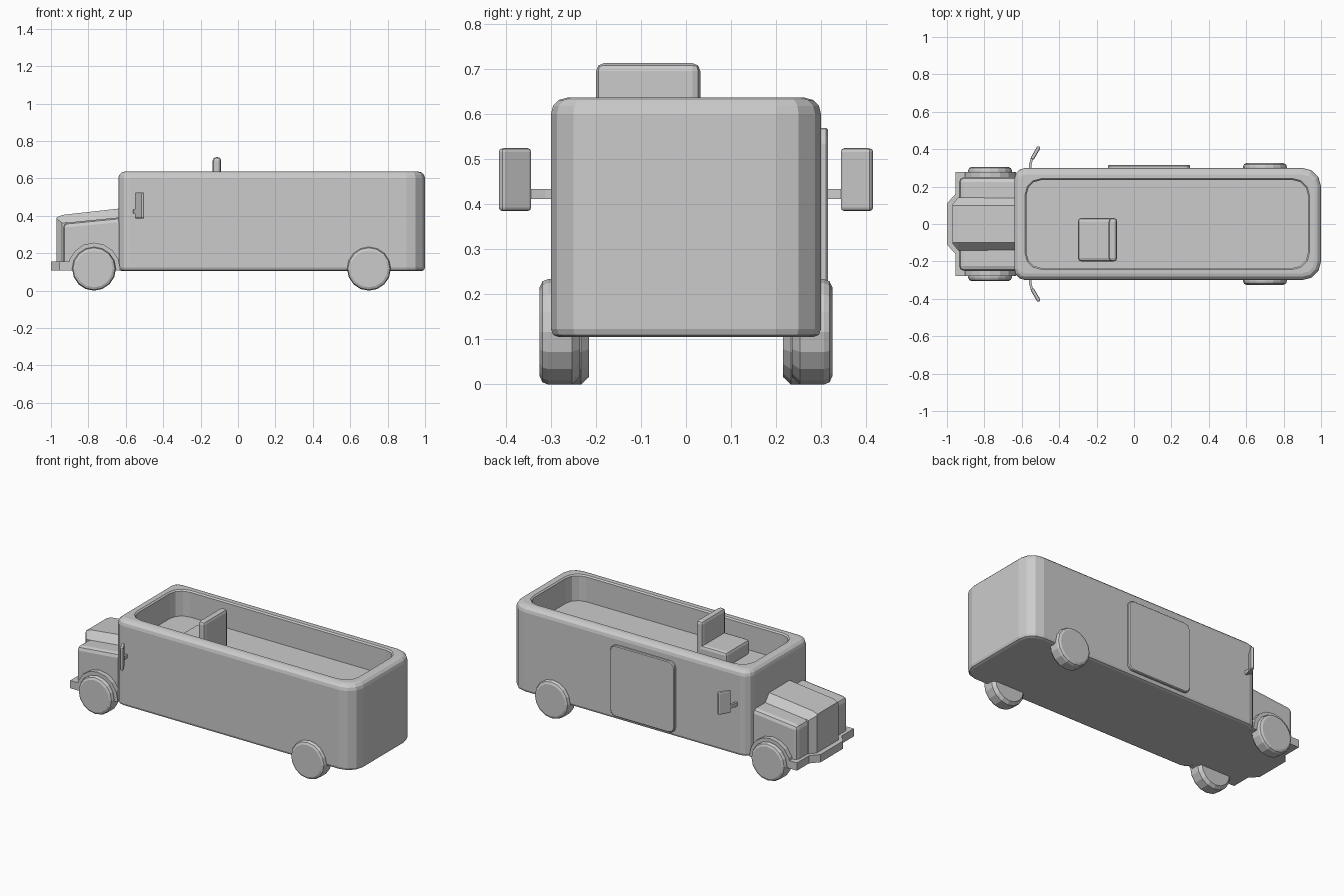
import bpy, bmesh
from math import sin, cos, pi, radians
from mathutils import Vector, Matrix

if "Cube" in bpy.data.objects:
    bpy.data.objects.remove(bpy.data.objects["Cube"])

grey = bpy.data.materials.new("plain_grey")
grey.use_nodes = True
COLOR = (0.6, 0.6, 0.6, 1)
grey.diffuse_color = COLOR
grey.node_tree.nodes["Principled BSDF"].inputs["Base Color"].default_value = COLOR


def finish(name, bm):
    bmesh.ops.recalc_face_normals(bm, faces=bm.faces)
    mesh = bpy.data.meshes.new(name)
    bm.to_mesh(mesh)
    bm.free()
    mesh.materials.append(grey)
    ob = bpy.data.objects.new(name, mesh)
    bpy.context.collection.objects.link(ob)
    return ob


def loft(name, rings):
    """Skin a stack of equal-sized rings and cap both ends."""
    bm = bmesh.new()
    loops = [[bm.verts.new(p) for p in ring] for ring in rings]
    for a, b in zip(loops, loops[1:]):
        for i in range(len(a)):
            j = (i + 1) % len(a)
            bm.faces.new((a[i], a[j], b[j], b[i]))
    bm.faces.new(loops[0])
    bm.faces.new(loops[-1])
    return finish(name, bm)


def bevel(ob, width, segments=2, angle=30):
    mod = ob.modifiers.new("soft_edges", "BEVEL")
    mod.width, mod.segments = width, segments
    mod.limit_method, mod.angle_limit = "ANGLE", radians(angle)
    return ob


def box(name, lo, hi, width=0, segments=2):
    lo, hi = Vector(lo), Vector(hi)
    bm = bmesh.new()
    size = Matrix.Diagonal((*(hi - lo), 1))
    bmesh.ops.create_cube(bm, size=1, matrix=Matrix.Translation((lo + hi) / 2) @ size)
    ob = finish(name, bm)
    return bevel(ob, width, segments) if width else ob


def rounded(x0, x1, y0, y1, r_low, r_high, steps=3):
    """Rounded rectangle outline, with its own radius at each x end."""
    pts = []
    for k, (x, y, r) in enumerate(((x1 - r_high, y1 - r_high, r_high), (x0 + r_low, y1 - r_low, r_low),
                                   (x0 + r_low, y0 + r_low, r_low), (x1 - r_high, y0 + r_high, r_high))):
        for s in range(steps + 1):
            a = (k + s / steps) * pi / 2
            pts.append((x + r * cos(a), y + r * sin(a)))
    return pts


# Open-topped body: outer wall, rounded rim, inner wall and floor in one skin
def wall(inset, z):
    return [(x, y, z) for x, y in rounded(-0.64 + inset, 1 - inset, inset - 0.3, 0.3 - inset,
                                          0.06 - inset, 0.1 - inset)]


def well(grow, z):
    return [(x, y, z) for x, y in rounded(-0.575 - grow, 0.93 + grow, -0.235 - grow, 0.235 + grow,
                                          0.08 + grow, 0.08 + grow)]


R = 0.036
rim = [wall(R * (1 - cos(a)), 0.637 - R + R * sin(a)) for a in (0, pi / 6, pi / 3, pi / 2)]
loft("body", [wall(0.018, 0.105), wall(0.005, 0.11), wall(0, 0.123)] + rim
     + [well(0.008, 0.637), well(0, 0.629), well(0, 0.475)])

# Side door, raised from the left wall
door = rounded(-0.14, 0.3, 0.13, 0.57, 0.035, 0.035)
loft("side_door", [[(x + d * (0.08 - x), y, z + d * (0.35 - z)) for x, z in door]
                   for y, d in ((0.29, 0), (0.311, 0), (0.316, 0.02))])

# Passenger seat
box("seat_cushion", (-0.3, -0.2, 0.47), (-0.1, 0.032, 0.565), 0.018)
box("seat_back", (-0.135, -0.2, 0.47), (-0.09, 0.032, 0.714), 0.018)

# Hood: wide lower shell plus raised centre with chamfered flanks
lower = [(-0.6, 0.107), (-0.935, 0.107), (-0.935, 0.362), (-0.6, 0.395)]
bevel(loft("hood_shell", [[(x, y, z) for x, z in lower] for y in (-0.25, 0.25)]), 0.025)


def hood_section(x, low, shoulder, top, half):
    return [(x, -half, low), (x, -half, shoulder), (x, -0.1, top),
            (x, 0.1, top), (x, half, shoulder), (x, half, low)]


loft("hood_centre", [hood_section(-0.97, 0.11, 0.385, 0.392, 0.105), hood_section(-0.94, 0.11, 0.362, 0.405, 0.142),
                     hood_section(-0.6, 0.11, 0.39, 0.443, 0.142)])

# Bumper with angled middle
front = [(-0.9, -0.278), (-0.955, -0.278), (-0.955, -0.16), (-1, -0.11)]
plan = front + [(x, -y) for x, y in reversed(front)]
loft("bumper", [[(x, y, z) for x, y in plan] for z in (0.107, 0.155)])


# Wheels, front fenders and mirrors on both sides
def wheel(name, x, side, outer):
    profile = ((0.1, 0.09), (0.117, 0.072), (0.117, 0.018), (0.112, 0.006), (0.099, 0))
    loft(name, [[(x + r * cos(k * pi / 8), side * (outer - d), 0.117 + r * sin(k * pi / 8))
                 for k in range(16)] for r, d in profile])


for side, word in ((1, "left"), (-1, "right")):
    wheel("front_wheel_" + word, -0.77, side, 0.305)
    wheel("rear_wheel_" + word, 0.7, side, 0.325)

    arch = [(-0.77 + 0.14 * cos(k * pi / 8), 0.117 + 0.14 * sin(k * pi / 8)) for k in range(9)]
    arch += [(-0.91, 0.107), (-0.63, 0.107)]
    loft("fender_" + word, [[(x, side * y, z) for x, z in arch] for y in (0.2, 0.278)])

    # Mirror panel is built flat, then swung back about its inner edge
    swing = Matrix.Translation((-0.546, side * 0.346, 0.455)) @ Matrix.Rotation(-side * radians(30), 4, "Z")
    panel = box("mirror_" + word, (-0.01, min(0, side * 0.078), -0.07), (0.01, max(0, side * 0.078), 0.07))
    panel.data.transform(swing)
    bevel(panel, 0.008)
    arm = [(-0.562, 0.29), (-0.562, 0.315), (-0.55, 0.36), (-0.538, 0.36), (-0.548, 0.312), (-0.548, 0.29)]
    loft("mirror_arm_" + word, [[(x, side * y, z) for x, y in arm] for z in (0.412, 0.434)])
